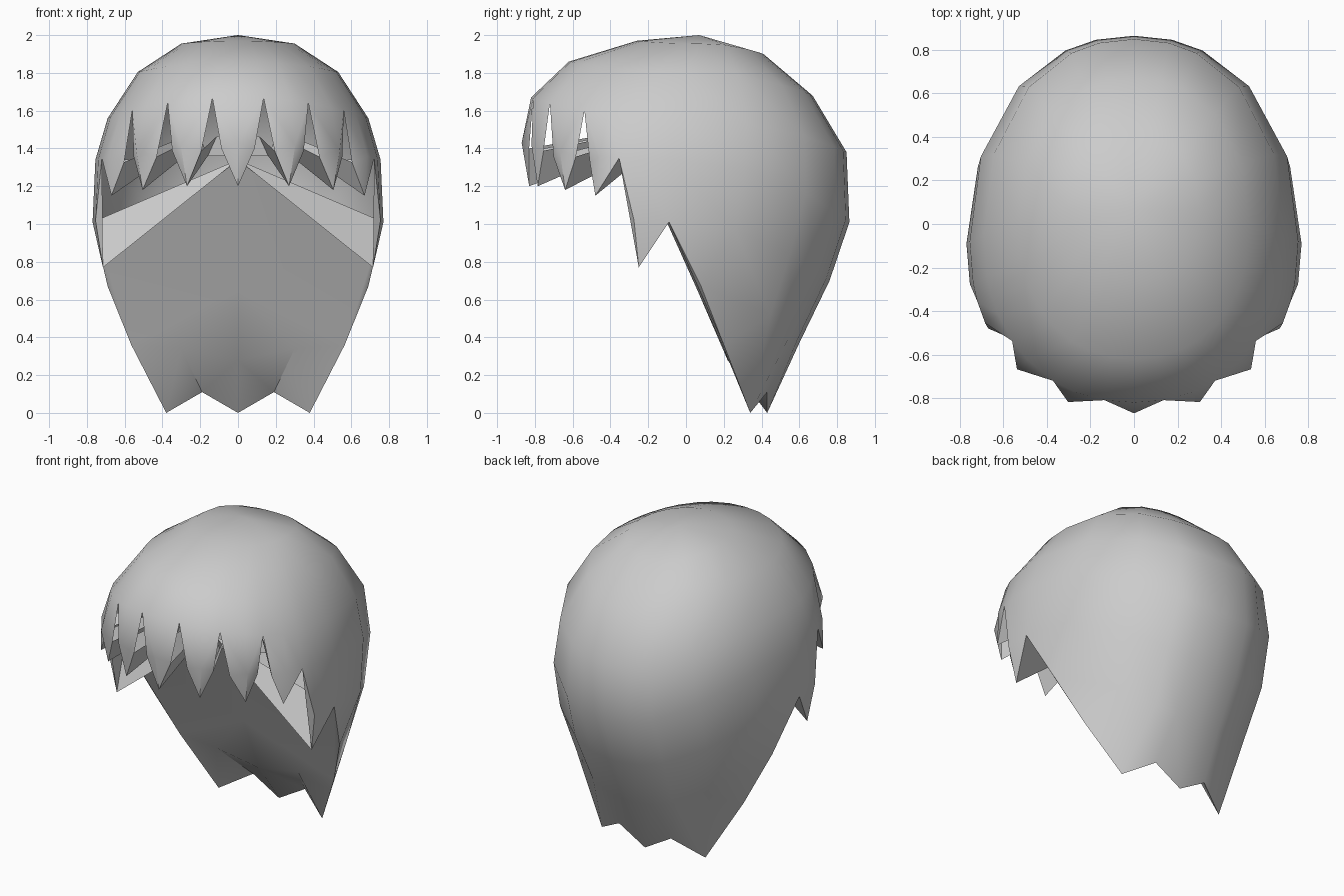
import bpy, bmesh, math
from mathutils import Vector

if "Cube" in bpy.data.objects:
    bpy.data.objects.remove(bpy.data.objects["Cube"])

# Shell rings: side half-width, centre y, front y, back y, then z at front / side / back
RINGS = [
    (0.30, 0.07, -0.26, 0.41, 1.97, 1.955, 1.90),
    (0.53, 0.00, -0.62, 0.67, 1.86, 1.805, 1.68),
    (0.69, -0.05, -0.82, 0.85, 1.67, 1.56, 1.38),
    (0.755, -0.08, -0.87, 0.865, 1.43, 1.34, 1.01),
    (0.77, -0.09, -0.85, 0.76, 1.20, 1.01, 0.70),
    (0.70, -0.02, -0.80, 0.60, 0.90, 0.69, 0.37),
]

def shell(ring, deg):
    a, y0, yf, yb, zf, zs, zb = RINGS[ring - 1]
    c, s = math.cos(math.radians(deg)), math.sin(math.radians(deg))
    x = 0 if deg in (0, 180) else a * s ** 0.93
    yk, zk = (yf, zf) if c > 0 else (yb, zb)
    return Vector((x, y0 + (yk - y0) * abs(c) ** 0.9, zs + (zk - zs) * c * c))

# Columns from front to back: angle, rings used, optional end point below them
COLS = [
    (0, 4, (0, -0.83, 1.20)), (10, 3, None),
    (22, 4, (0.27, -0.785, 1.20)), (31, 3, None),
    (44, 4, (0.505, -0.64, 1.18)), (53, 3, None),
    (64, 4, (0.67, -0.48, 1.15)), (72, 4, None),
    (78, 5, (0.715, -0.25, 0.77)), (90, 5, None),
    (112, 5, (0.69, 0.08, 0.67)), (137, 6, (0.565, 0.20, 0.36)),
    (157, 6, (0.38, 0.34, 0)), (168, 6, (0.19, 0.43, 0.11)),
    (180, 6, (0, 0.43, 0)),
]

bm = bmesh.new()
V = lambda p: bm.verts.new(p)

def face(*vs):
    bm.faces.new(vs)

crown = V((0, 0.07, 2.0))
cols = []
for deg, n, end in COLS:
    col = [V(shell(r, deg)) for r in range(1, n + 1)]
    if end:
        col.append(V(end))
    cols.append(col)

# Outer surface, with a shoulder vertex on each side of every fringe spike
kinks = []
for i in range(len(cols) - 1):
    A, B = cols[i], cols[i + 1]
    face(crown, A[0], B[0])
    m = min(len(A), len(B))
    for r in range(m - 1):
        face(A[r], A[r + 1], B[r + 1], B[r])
    short, long = (A, B) if len(A) < len(B) else (B, A)
    if i < 6:
        p = long[3].co.lerp(short[2].co, 0.65)
        p.z = long[3].co.z - 0.03
        k = V(p)
        kinks.append(k)
        face(short[2], long[2], long[3])
        face(short[2], long[3], k)
        face(k, long[3], long[4])
    else:
        for r in range(m - 1, len(long) - 1):
            face(short[-1], long[r], long[r + 1])

# Ledges running inward from the spike tips; the space above them is hollow
edge = [c[-1] for c in cols]
inner = [V(p) for p in ((0, -0.42, 1.36), (0.16, -0.42, 1.36),
                        (0.30, -0.32, 1.345), (0.41, -0.26, 1.33))]
apex = Vector((0, 0.10, 1.57))
deep = [V(k.co.lerp(apex, 0.42)) for k in kinks]
for i in range(6):
    tip = edge[i if i % 2 == 0 else i + 1]
    face(tip, kinks[i], deep[i], inner[(i + 1) // 2])
for i in range(3):
    face(inner[i], deep[2 * i], deep[2 * i + 1], inner[i + 1])
face(inner[3], edge[6], edge[7])

# Flat front of the back hair
peak = V((0, -0.25, 1.34))
lock, notch, e, f, b1, b2, b3 = edge[8:15]
q, r, d = V((0, 0.06, 0.65)), V((0, 0.22, 0.28)), V((0.30, 0.20, 0.34))
for tri in ((peak, lock, notch), (peak, notch, q), (q, notch, f), (notch, e, f),
            (q, f, d), (q, d, r), (d, f, b1), (d, b1, b2), (d, b2, r), (r, b2, b3)):
    face(*tri)

# Left half
bmesh.ops.mirror(bm, geom=bm.verts[:] + bm.edges[:] + bm.faces[:],
                 axis='X', merge_dist=0.0005)
bmesh.ops.remove_doubles(bm, verts=bm.verts[:], dist=0.0005)
bmesh.ops.recalc_face_normals(bm, faces=bm.faces[:])

mesh = bpy.data.meshes.new("hair")
bm.to_mesh(mesh)
bm.free()
hair = bpy.data.objects.new("hair", mesh)
bpy.context.collection.objects.link(hair)
bpy.context.view_layer.objects.active = hair
hair.select_set(True)
bpy.ops.object.shade_smooth_by_angle(angle=math.radians(40))
